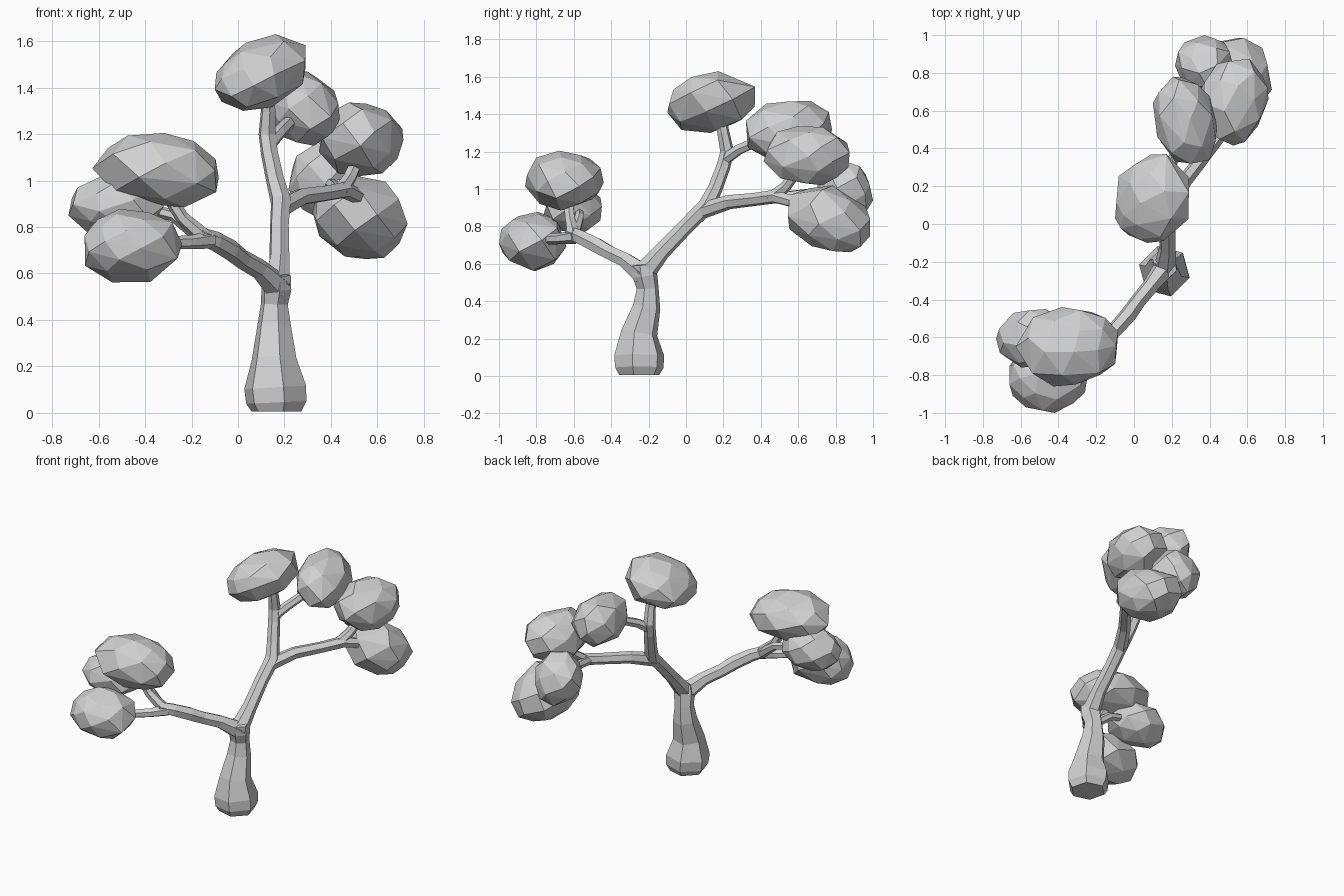
import bpy, bmesh, math, random
from mathutils import Vector

cube = bpy.data.objects.get("Cube")
if cube:
    bpy.data.objects.remove(cube, do_unlink=True)

grey = bpy.data.materials.new("plain_grey")
grey.use_nodes = True
colour = (0.64, 0.64, 0.64, 1)
grey.diffuse_color = colour
grey.node_tree.nodes["Principled BSDF"].inputs["Base Color"].default_value = colour


def finish(bm, name):
    bmesh.ops.recalc_face_normals(bm, faces=bm.faces[:])
    mesh = bpy.data.meshes.new(name)
    bm.to_mesh(mesh)
    bm.free()
    mesh.materials.append(grey)
    obj = bpy.data.objects.new(name, mesh)
    bpy.context.collection.objects.link(obj)
    return obj


def limb(name, path, sides=6):
    """Faceted tube through (x, y, z, radius) stations."""
    bm = bmesh.new()
    points = [Vector(p[:3]) for p in path]
    side = Vector((1, 1, 0))
    rings = []
    for i, p in enumerate(points):
        along = (points[min(i + 1, len(points) - 1)] - points[max(i - 1, 0)]).normalized()
        side = (side - along * side.dot(along)).normalized()
        other = along.cross(side)
        ring = []
        for k in range(sides):
            a = math.tau * k / sides
            ring.append(bm.verts.new(p + (side * math.cos(a) + other * math.sin(a)) * path[i][3]))
        rings.append(ring)
    for low, high in zip(rings, rings[1:]):
        for k in range(sides):
            n = (k + 1) % sides
            bm.faces.new((low[k], low[n], high[n], high[k]))
    bm.faces.new(rings[0][::-1])
    bm.faces.new(rings[-1])
    return finish(bm, name)


def foliage(name, centre, half, seed, lean=(0, 0, 0), egg=(0, 0, 0), count=30):
    """Irregular faceted clump: hull of scattered points, swollen towards egg,
    sheared by lean (x by z, y by z, x by y) and fitted to a box."""
    rng = random.Random(seed)
    turn = rng.uniform(0, math.tau)
    pts = []
    for i in range(count):
        z = 1 - 2 * (i + 0.5) / count
        r = math.sqrt(1 - z * z)
        a = turn + i * math.pi * (3 - math.sqrt(5)) + rng.uniform(-0.15, 0.15)
        v = Vector((r * math.cos(a), r * math.sin(a), z)) * rng.uniform(0.95, 1.05)
        v *= 1 + 0.3 * v.dot(Vector(egg))
        v.x += lean[0] * v.z + lean[2] * v.y
        v.y += lean[1] * v.z
        pts.append(v)
    for axis in range(3):
        lo = min(p[axis] for p in pts)
        hi = max(p[axis] for p in pts)
        for p in pts:
            p[axis] = centre[axis] + half[axis] * (2 * (p[axis] - lo) / (hi - lo) - 1)
    bm = bmesh.new()
    for p in pts:
        bm.verts.new(p)
    bmesh.ops.convex_hull(bm, input=bm.verts[:])
    loose = [v for v in bm.verts if not v.link_faces]
    bmesh.ops.delete(bm, geom=loose, context="VERTS")
    return finish(bm, name)


# Flared trunk
limb("trunk", [(0.165, -0.25, 0.005, 0.11), (0.165, -0.25, 0.045, 0.134), (0.16, -0.25, 0.11, 0.138),
               (0.155, -0.25, 0.23, 0.1), (0.155, -0.21, 0.37, 0.076),
               (0.157, -0.205, 0.47, 0.06), (0.165, -0.22, 0.54, 0.068),
               (0.172, -0.23, 0.6, 0.058)])

# Front bough and its twigs
limb("front_bough", [(0.17, -0.22, 0.54, 0.062), (0.09, -0.325, 0.62, 0.044),
                     (0.02, -0.41, 0.66, 0.042), (-0.03, -0.48, 0.7, 0.045),
                     (-0.1, -0.56, 0.74, 0.042), (-0.17, -0.62, 0.765, 0.036)])
limb("front_twig_up", [(-0.14, -0.6, 0.75, 0.038), (-0.24, -0.62, 0.84, 0.029), (-0.31, -0.63, 0.95, 0.028)])
limb("front_twig_low", [(-0.12, -0.59, 0.745, 0.038), (-0.2, -0.67, 0.735, 0.03), (-0.34, -0.78, 0.73, 0.027)])
limb("front_twig_side", [(-0.15, -0.6, 0.75, 0.033), (-0.28, -0.57, 0.85, 0.026), (-0.44, -0.57, 0.89, 0.024)])

# Rear bough, rising stem and side arm
limb("rear_bough", [(0.165, -0.235, 0.54, 0.062), (0.178, -0.13, 0.665, 0.046), (0.178, 0.0, 0.8, 0.043),
                    (0.185, 0.11, 0.91, 0.046), (0.16, 0.155, 1.0, 0.04),
                    (0.135, 0.2, 1.12, 0.038), (0.125, 0.22, 1.2, 0.038),
                    (0.13, 0.2, 1.3, 0.033), (0.12, 0.18, 1.4, 0.033)])
limb("rear_stem_twig", [(0.135, 0.21, 1.16, 0.033), (0.18, 0.28, 1.21, 0.03),
                        (0.22, 0.37, 1.25, 0.028), (0.25, 0.45, 1.29, 0.025)])
limb("rear_arm", [(0.185, 0.09, 0.885, 0.044), (0.27, 0.23, 0.93, 0.039), (0.38, 0.37, 0.945, 0.036),
                  (0.46, 0.48, 0.96, 0.038), (0.52, 0.58, 0.93, 0.032), (0.53, 0.68, 0.9, 0.028)])
limb("rear_arm_twig_up", [(0.44, 0.45, 0.95, 0.034), (0.48, 0.53, 1.01, 0.03), (0.52, 0.6, 1.1, 0.027)])
limb("rear_arm_twig_back", [(0.43, 0.45, 0.95, 0.03), (0.42, 0.6, 0.97, 0.027), (0.39, 0.76, 0.99, 0.025)])

# Foliage clumps
foliage("foliage_crown", (0.095, 0.135, 1.465), (0.195, 0.235, 0.165), 1, (0.3, 0.1, 0.1), (0.6, 0.6, 0))
foliage("foliage_rear_high", (0.27, 0.55, 1.31), (0.17, 0.23, 0.16), 2, (-0.1, 0.1, -0.2))
foliage("foliage_rear_middle", (0.53, 0.645, 1.178), (0.182, 0.23, 0.158), 3, (0, 0, 0.1), (-0.3, -0.3, 0))
foliage("foliage_rear_low", (0.525, 0.765, 0.84), (0.205, 0.22, 0.178), 4, (-0.15, -0.25, 0), (-0.2, -0.2, 0.4))
foliage("foliage_rear_back", (0.375, 0.85, 1.0), (0.158, 0.15, 0.165), 5, (0, -0.15, 0))
foliage("foliage_front_top", (-0.355, -0.65, 1.045), (0.272, 0.21, 0.16), 6, (-0.1, 0, 0), (-0.3, -0.3, -0.3))
foliage("foliage_front_low", (-0.45, -0.82, 0.72), (0.21, 0.18, 0.158), 7, (0, 0, 0), (0.5, 0.4, -0.3))
foliage("foliage_front_side", (-0.525, -0.605, 0.89), (0.205, 0.155, 0.135), 8)
